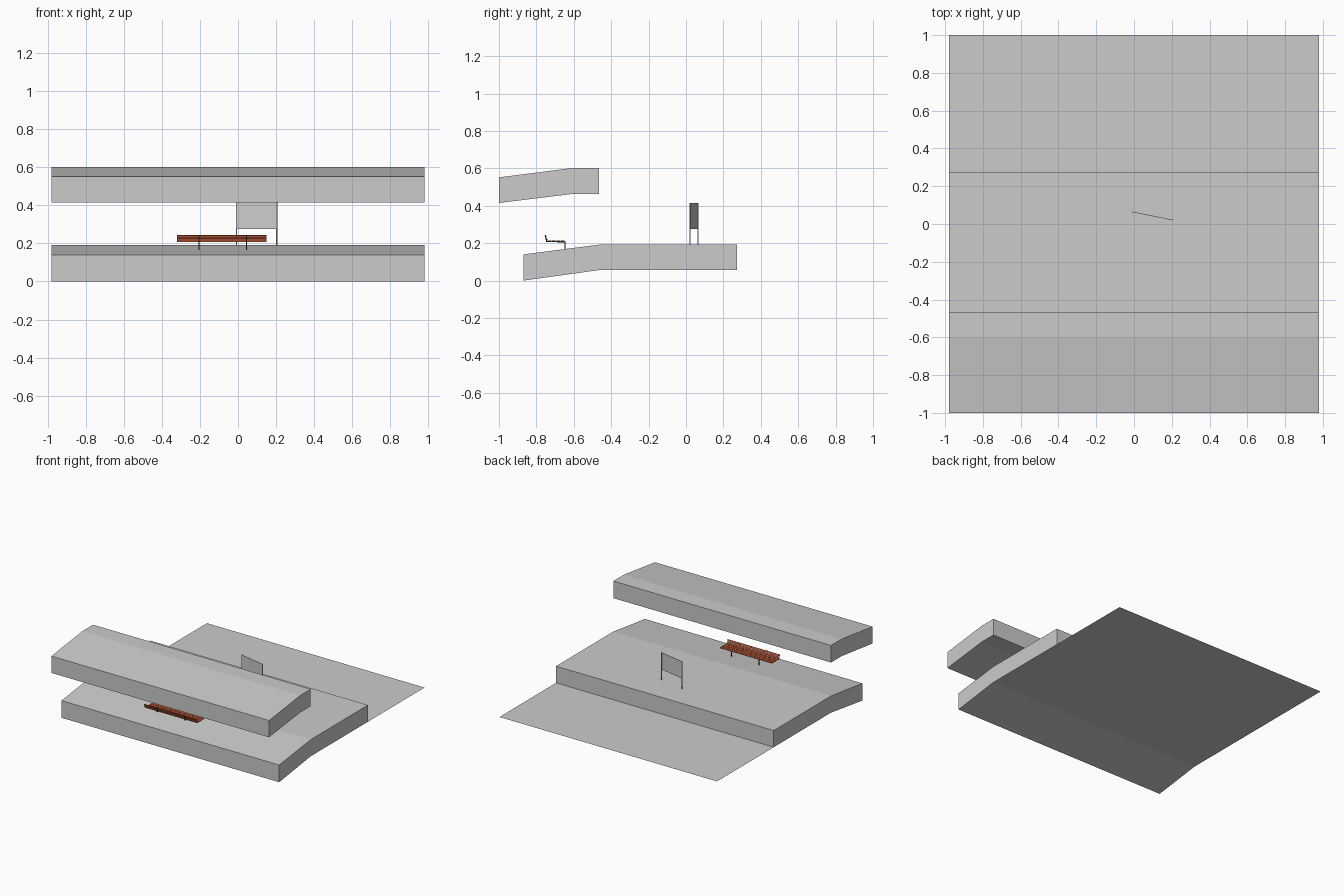
import bpy, bmesh, math
from mathutils import Vector, Matrix

if "Cube" in bpy.data.objects:
    bpy.data.objects.remove(bpy.data.objects["Cube"])


def finish(name, bm, mat=None):
    bmesh.ops.recalc_face_normals(bm, faces=bm.faces)
    me = bpy.data.meshes.new(name)
    bm.to_mesh(me)
    bm.free()
    ob = bpy.data.objects.new(name, me)
    bpy.context.collection.objects.link(ob)
    if mat:
        me.materials.append(mat)
    return ob


def extrude_x(name, profile, x0, x1):
    """Extrude a (y, z) profile along x."""
    bm = bmesh.new()
    face = bm.faces.new([bm.verts.new((x0, y, z)) for y, z in profile])
    ext = bmesh.ops.extrude_face_region(bm, geom=[face])
    verts = [g for g in ext["geom"] if isinstance(g, bmesh.types.BMVert)]
    bmesh.ops.translate(bm, verts=verts, vec=(x1 - x0, 0, 0))
    return finish(name, bm)


def add_box(bm, center, size, rot=Matrix()):
    m = Matrix.Translation(center) @ rot @ Matrix.Diagonal((*size, 1))
    bmesh.ops.create_cube(bm, size=1, matrix=m)


def material(name, rgb):
    mat = bpy.data.materials.new(name)
    mat.diffuse_color = (*rgb, 1)
    mat.use_nodes = True
    mat.node_tree.nodes["Principled BSDF"].inputs["Base Color"].default_value = mat.diffuse_color
    return mat


wood = material("wood", (0.5, 0.1, 0.04))
metal = material("dark_metal", (0.015, 0.015, 0.015))
W = 0.98

# Platform and canopy slabs
extrude_x("platform", [(-.87, 0), (-.465, .056), (.272, .056),
                       (.272, .192), (-.465, .192), (-.87, .14)], -W, W)
extrude_x("canopy", [(-1, .415), (-.6, .464), (-.465, .464),
                     (-.465, .603), (-.6, .603), (-1, .552)], -W, W)

# Ground sheet behind the platform
bm = bmesh.new()
bm.faces.new([bm.verts.new((x, y, .056)) for x, y in
              ((-W, .272), (W, .272), (W, 1), (-W, 1))])
finish("rear_ground", bm)

# Sign board on two posts, slightly turned
a, b = Vector((-.008, .064, 0)), Vector((.204, .021, 0))
turn = Matrix.Rotation(math.atan2(b.y - a.y, b.x - a.x), 4, 'Z')
bm = bmesh.new()
add_box(bm, (a + b) / 2 + Vector((0, 0, .346)), ((b - a).length, .003, .138), turn)
finish("sign_board", bm)
bm = bmesh.new()
for p in (a, b):
    add_box(bm, p + Vector((0, 0, .303)), (.005, .005, .226), turn)
finish("sign_posts", bm)

# Bench slats: four on the seat, two on the leaning backrest
bm = bmesh.new()
bx, length = -.085, .47
for i in range(4):
    add_box(bm, (bx, -.729 + i * .0235, .2115), (length, .020, .005))
lean = Matrix.Rotation(math.radians(20), 4, 'X')
for y, z in ((-.7435, .221), (-.7485, .2365)):
    add_box(bm, (bx, y, z), (length, .004, .0135), lean)
finish("bench_slats", bm, wood)

# Bench frames: bent bars carrying the slats down to a single leg
bm = bmesh.new()
path = [(-.7525, .241), (-.745, .208), (-.648, .207), (-.648, .16)]
for x in (-.205, .045):
    for (y0, z0), (y1, z1) in zip(path, path[1:]):
        tilt = Matrix.Rotation(math.atan2(z1 - z0, y1 - y0), 4, 'X')
        add_box(bm, (x, (y0 + y1) / 2, (z0 + z1) / 2),
                (.007, math.hypot(y1 - y0, z1 - z0) + .004, .005), tilt)
finish("bench_frames", bm, metal)
